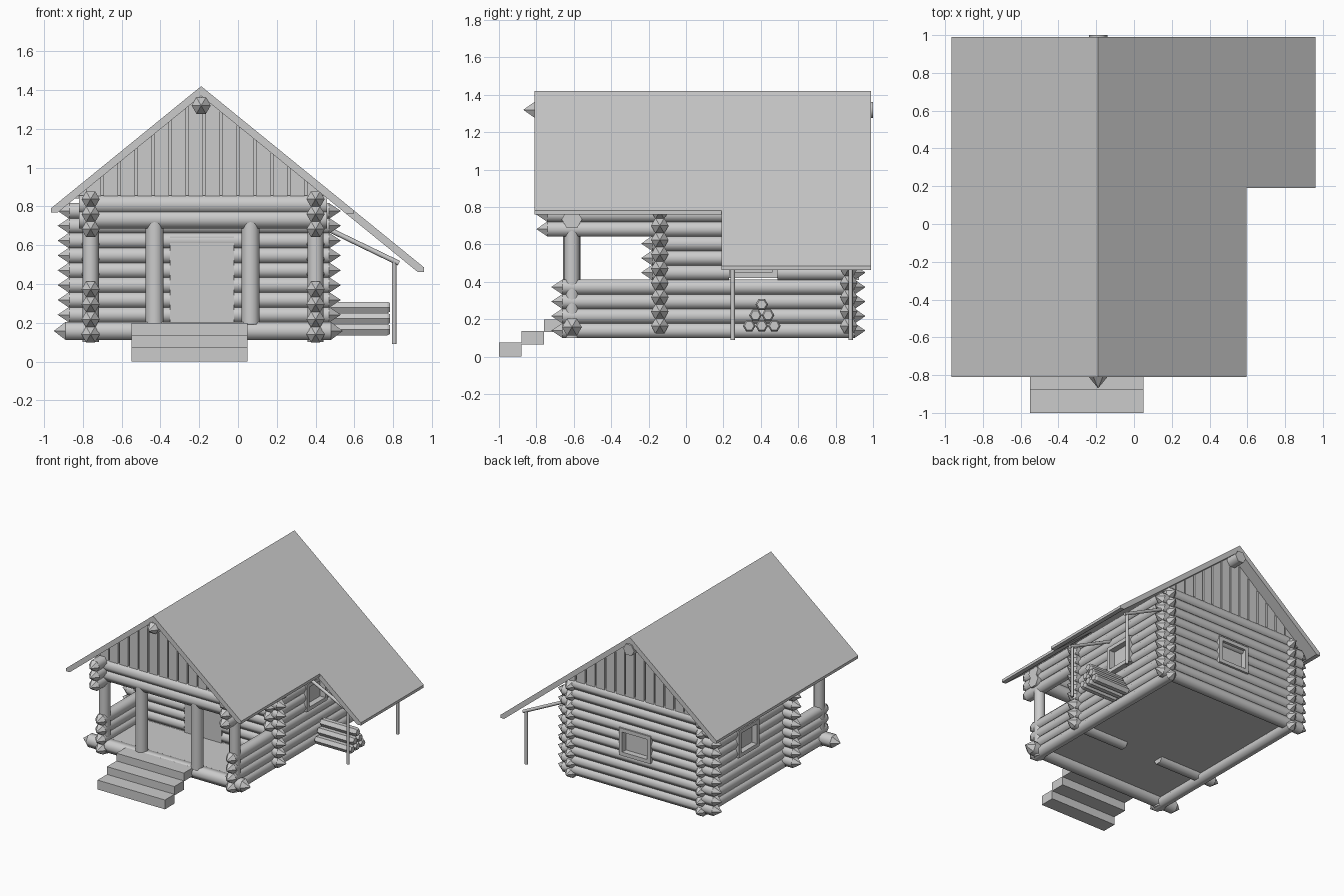
import bpy, bmesh, math
from mathutils import Vector

if "Cube" in bpy.data.objects:
    bpy.data.objects.remove(bpy.data.objects["Cube"])

RIDGE_X, RIDGE_Z, SLOPE = -0.19, 1.42, 0.813
XL, XR = -0.76, 0.40                 # side wall centre lines
Y_PORCH, Y_FRONT, Y_BACK = -0.61, -0.14, 0.87
PITCH, R = 0.077, 0.047


def finish(name, bm):
    bmesh.ops.recalc_face_normals(bm, faces=bm.faces[:])
    me = bpy.data.meshes.new(name)
    bm.to_mesh(me)
    bm.free()
    ob = bpy.data.objects.new(name, me)
    bpy.context.collection.objects.link(ob)
    return ob


def rod(name, p, q, r, n=6, tip_a=0.0, tip_b=0.0, blunt=0.0):
    """Log from p to q; tips taper to a point, or to blunt * r."""
    p, q = Vector(p), Vector(q)
    d = (q - p).normalized()
    u = d.cross(Vector((0, 0, 1)))
    u = u.normalized() if u.length > 1e-4 else Vector((1, 0, 0))
    v = d.cross(u)
    bm = bmesh.new()

    def ring(c, rad):
        if rad == 0:
            return [bm.verts.new(c)]
        return [bm.verts.new(c + rad * (u * math.cos(2 * math.pi * k / n) + v * math.sin(2 * math.pi * k / n)))
                for k in range(n)]
    rings = [ring(p + d * tip_a, r), ring(q - d * tip_b, r)]
    if tip_a:
        rings.insert(0, ring(p, r * blunt))
    if tip_b:
        rings.append(ring(q, r * blunt))
    for a, b in zip(rings, rings[1:]):
        for k in range(n):
            m = (k + 1) % n
            loop = [a[k % len(a)], a[m % len(a)], b[m % len(b)], b[k % len(b)]]
            f = bm.faces.new(list(dict.fromkeys(loop)))
            f.smooth = len(a) == len(b) and not blunt
    for end in (rings[0], rings[-1]):
        if len(end) > 2:
            bm.faces.new(end)
    return finish(name, bm)


def prism(name, pts, y0, y1):
    """Profile in x, z extruded along y."""
    bm = bmesh.new()
    a = [bm.verts.new((x, y0, z)) for x, z in pts]
    b = [bm.verts.new((x, y1, z)) for x, z in pts]
    bm.faces.new(a)
    bm.faces.new(b)
    for k in range(len(pts)):
        m = (k + 1) % len(pts)
        bm.faces.new((a[k], a[m], b[m], b[k]))
    return finish(name, bm)


def box(name, x0, x1, y0, y1, z0, z1):
    return prism(name, [(x0, z0), (x1, z0), (x1, z1), (x0, z1)], y0, y1)


def log_x(name, x0, x1, y, z, ta=0.06, tb=0.06, r=R):
    rod(name, (x0, y, z), (x1, y, z), r, 6, ta, tb)


def log_y(name, x, y0, y1, z, ta=0.06, tb=0.06, r=R):
    rod(name, (x, y0, z), (x, y1, z), r, 6, ta, tb)


def roof_z(x):
    return RIDGE_Z - SLOPE * abs(x - RIDGE_X)


# roof and lean-to extension
T = 0.05
xl, xr, xe = -0.965, 0.595, 0.96


def eave(x, s):
    zb = roof_z(x) - 0.022
    return [(x, roof_z(x)), (x, zb), (x - s * (T - 0.022) / SLOPE, zb)]


prism("main_roof", [(RIDGE_X, RIDGE_Z)] + eave(xr, 1) + [(RIDGE_X, RIDGE_Z - T)] + eave(xl, -1)[::-1], -0.81, 0.99)
prism("lean_to_roof", [(0.55, roof_z(0.55))] + eave(xe, 1) + [(0.55, roof_z(0.55) - T)], 0.19, 0.99)
rod("ridge_log", (RIDGE_X, -0.87, 1.32), (RIDGE_X, 1.0, 1.32), 0.049, 6, 0.06, 0)

# side walls with a window gap, long porch rails and top beams
WY0, WY1 = 0.23, 0.49
WZ0, WZ1 = 0.42, 0.64
for side, x in (("left", XL), ("right", XR)):
    for i in range(10):
        z = 0.14 + 0.0775 * i
        y0 = -0.72 if i < 4 else (-0.24 if i < 7 else -0.80)
        name = side + "_wall_log"
        if 4 <= i <= 6:
            log_y(name, x, y0, WY0, z, 0.06, 0)
            log_y(name, x, WY1, 0.96, z, 0, 0.06)
        else:
            log_y(name, x, y0, 0.96, z)

# front and back walls with door and window gaps
DX0, DX1 = -0.35, -0.02
BX0, BX1 = -0.33, -0.05
for i in range(10):
    z = 0.165 + 0.0765 * i
    x0, x1 = (-0.93, 0.53) if i < 9 else (-0.81, 0.45)
    if i < 6:
        log_x("front_wall_log", x0, DX0, Y_FRONT, z, 0.06, 0)
        log_x("front_wall_log", DX1, x1, Y_FRONT, z, 0, 0.06)
    else:
        log_x("front_wall_log", x0, x1, Y_FRONT, z)
    if 4 <= i <= 5:
        log_x("back_wall_log", x0, BX0, Y_BACK, z, 0.06, 0)
        log_x("back_wall_log", BX1, x1, Y_BACK, z, 0, 0.06)
    else:
        log_x("back_wall_log", x0, x1, Y_BACK, z)
box("door", DX0, DX1, Y_FRONT - 0.04, Y_FRONT + 0.03, 0.2, 0.645)

# windows: four frame bars and a recessed pane
F, D = 0.03, 0.055
for x in (XL, XR):
    for a, b in ((WY0, WY0 + F), (WY1 - F, WY1)):
        box("window_jamb", x - D, x + D, a, b, WZ0, WZ1)
    for a, b in ((WZ0, WZ0 + F), (WZ1 - F, WZ1)):
        box("window_rail", x - D, x + D, WY0 + F, WY1 - F, a, b)
    box("window_pane", x - 0.008, x + 0.008, WY0 + F, WY1 - F, WZ0 + F, WZ1 - F)
for a, b in ((BX0, BX0 + F), (BX1 - F, BX1)):
    box("back_window_jamb", a, b, Y_BACK - D, Y_BACK + D, WZ0 - 0.01, WZ1 - 0.01)
for a, b in ((WZ0 - 0.01, WZ0 + F - 0.01), (WZ1 - F - 0.01, WZ1 - 0.01)):
    box("back_window_rail", BX0 + F, BX1 - F, Y_BACK - D, Y_BACK + D, a, b)
box("back_window_pane", BX0 + F, BX1 - F, Y_BACK - 0.008, Y_BACK + 0.008, WZ0, WZ1 - F)

# porch sill, beam, posts and floor
log_x("porch_sill", -0.95, 0.54, Y_PORCH, 0.158, r=0.053)
for z in (0.735, 0.81):
    log_x("porch_beam", -0.82, 0.46, Y_PORCH, z, 0, 0, 0.055)
for x in (XL, XR):
    rod("corner_post", (x, Y_PORCH, 0.1), (x, Y_PORCH, 0.8), 0.042, 12)
for x in (-0.43, 0.065):
    rod("porch_post", (x, Y_PORCH, 0.19), (x, Y_PORCH, 0.74), 0.047, 12)
box("floor", XL, XR, Y_PORCH, Y_BACK, 0.16, 0.2)

# gables: backing triangle and vertical boards
for y, s in ((Y_PORCH, -1), (Y_BACK, 1)):
    base = 0.84
    top = RIDGE_Z - T + 0.005
    half = (top - base) / SLOPE
    prism("gable_backing", [(RIDGE_X - half, base), (RIDGE_X + half, base), (RIDGE_X, top)], y - 0.01, y + 0.01)
    for k in range(-8, 8):
        a = -0.175 + 0.0875 * k + 0.006
        b = a + 0.0755
        za, zb = roof_z(a) - T + 0.005, roof_z(b) - T + 0.005
        if min(za, zb) > base:
            prism("gable_board", [(a, base), (b, base), (b, zb), (a, za)], y, y + s * 0.03)

# front steps
for i in range(3):
    box("step", -0.55, 0.05, -1 + 0.12 * i, -0.88 + 0.12 * i, max(0, 0.067 * i - 0.001), 0.075 + 0.0625 * i)

# lean-to posts and rafters
for y in (0.25, 0.88):
    rod("lean_to_post", (0.805, y, 0.09), (0.805, y, 0.52), 0.012, 8)
    rod("lean_to_rafter", (0.42, y, 0.705), (0.83, y, 0.507), 0.013, 8)

# firewood stack
for row, count in enumerate((3, 2, 1)):
    for k in range(count):
        y = 0.405 + (k - (count - 1) / 2) * 0.067
        z = 0.165 + 0.057 * row
        rod("firewood", (0.46, y, z), (0.785, y, z), 0.034, 6, 0.015, 0.015, 0.75)
